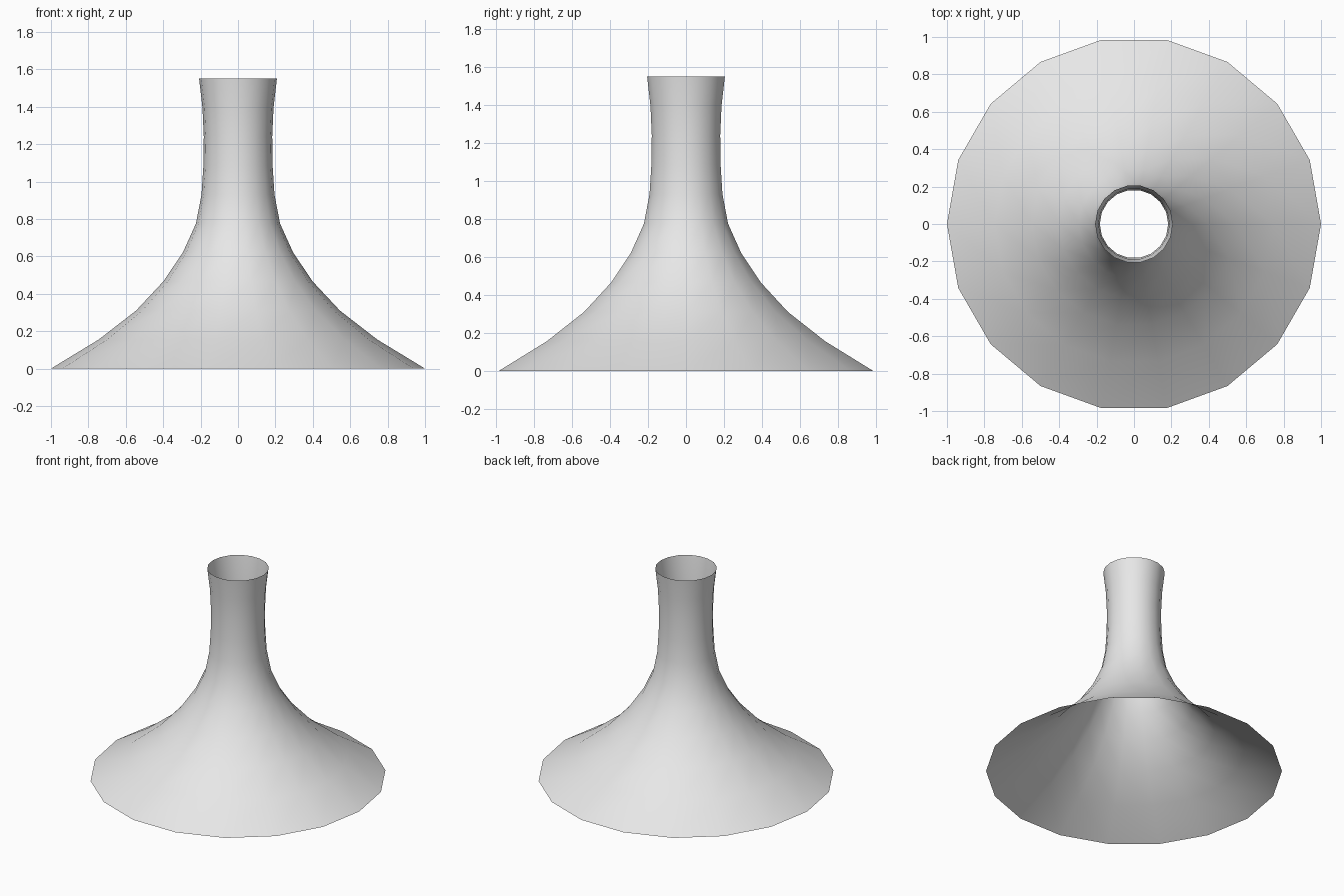
import bpy
import bmesh
from math import cos, sin, tau

cube = bpy.data.objects.get("Cube")
if cube:
    bpy.data.objects.remove(cube, do_unlink=True)

SIDES = 18
HEIGHT = 1.55
# Radii at evenly spaced heights, from wide base to narrow neck
RADII = [1.0, 0.745, 0.545, 0.4, 0.295, 0.225, 0.195, 0.185, 0.183, 0.19, 0.208]

# Material
grey = bpy.data.materials.new("light_grey")
grey.use_nodes = True
colour = (0.8, 0.8, 0.8, 1)
grey.diffuse_color = colour
grey.node_tree.nodes["Principled BSDF"].inputs["Base Color"].default_value = colour

# Open flared shell, lofted ring by ring
bm = bmesh.new()
rings = []
for level, radius in enumerate(RADII):
    z = HEIGHT * level / (len(RADII) - 1)
    angles = [tau * i / SIDES for i in range(SIDES)]
    rings.append([bm.verts.new((radius * cos(a), radius * sin(a), z)) for a in angles])
for low, high in zip(rings, rings[1:]):
    for i in range(SIDES):
        j = (i + 1) % SIDES
        bm.faces.new((low[i], low[j], high[j], high[i])).smooth = True

mesh = bpy.data.meshes.new("flared_funnel")
bm.to_mesh(mesh)
bm.free()
mesh.materials.append(grey)
funnel = bpy.data.objects.new("flared_funnel", mesh)
bpy.context.collection.objects.link(funnel)
